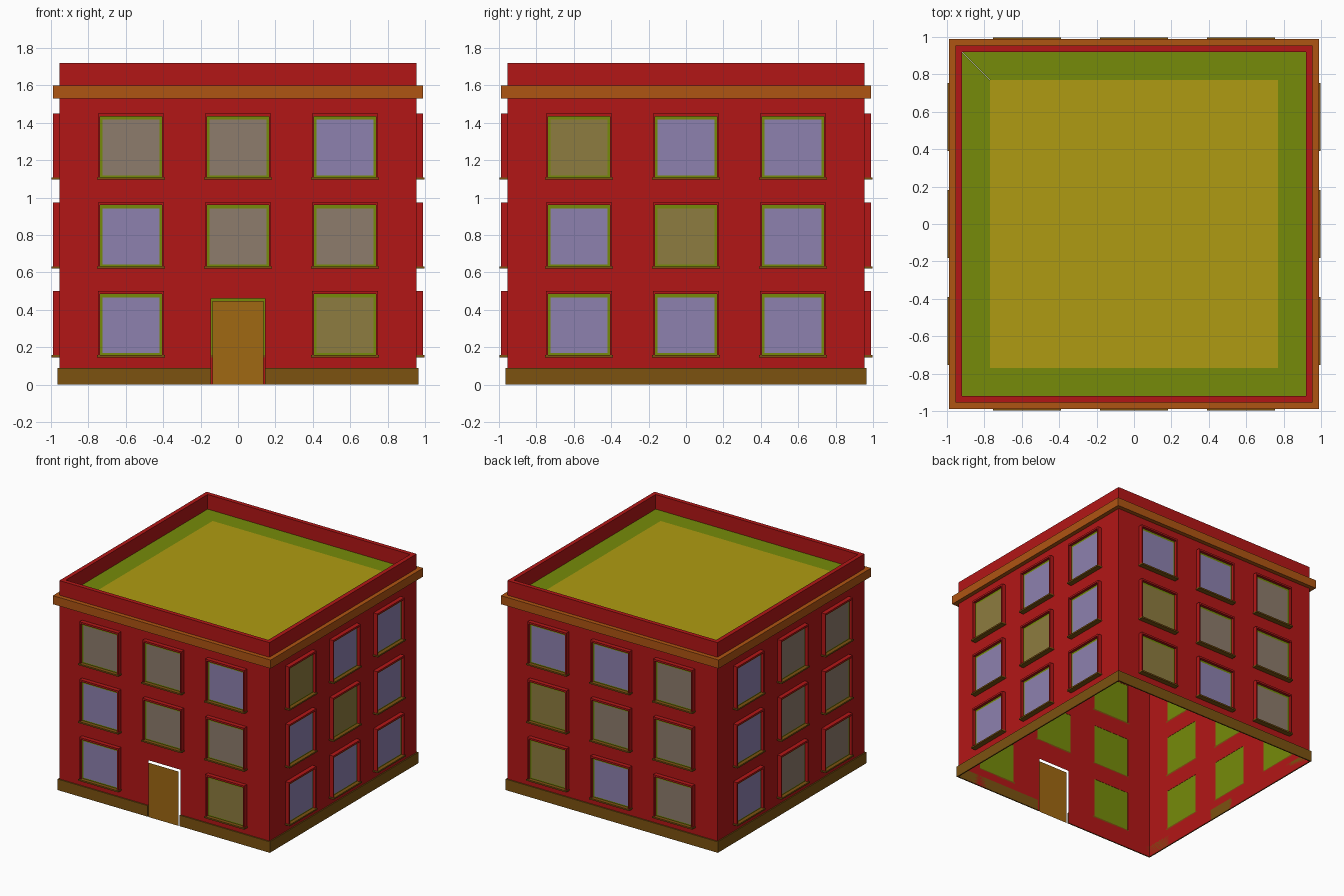
import bpy, bmesh
from math import pi
from mathutils import Matrix, Vector

if "Cube" in bpy.data.objects:
    bpy.data.objects.remove(bpy.data.objects["Cube"])

COLORS = {
    "red": (0.45, 0.008, 0.008), "orange": (0.43, 0.09, 0.006),
    "brown": (0.2, 0.085, 0.005), "door": (0.35, 0.14, 0.006),
    "green": (0.18, 0.26, 0.003), "yellow": (0.43, 0.33, 0.006),
    "lavender": (0.27, 0.22, 0.43), "tan": (0.27, 0.2, 0.15), "olive": (0.27, 0.2, 0.05),
}
MATS = {}
for name, c in COLORS.items():
    MATS[name] = bpy.data.materials.new(name)
    MATS[name].diffuse_color = (*c, 1)

parts = {}


def part(name, color):
    return parts.setdefault(name, (bmesh.new(), color))[0]


def side(k):
    return Matrix.Rotation(k * pi / 2, 4, 'Z')


# Box on side k (0 front, 1 right, 2 back, 3 left): u along the wall, d outward
def box(bm, k, u0, u1, d0, d1, z0, z1):
    m = side(k) @ Matrix.Translation(((u0 + u1) / 2, -(d0 + d1) / 2, (z0 + z1) / 2))
    bmesh.ops.create_cube(bm, size=1, matrix=m @ Matrix.Diagonal((u1 - u0, d1 - d0, z1 - z0, 1)))


# Upright flat panel facing outward
def panel(bm, k, u0, u1, d, z0, z1):
    pts = [(u0, -d, z0), (u1, -d, z0), (u1, -d, z1), (u0, -d, z1)]
    bm.faces.new([bm.verts.new(side(k) @ Vector(p)) for p in pts])


# Square ring of four bars
def ring(bm, inner, outer, z0, z1):
    for k in range(4):
        box(bm, k, -outer, inner, inner, outer, z0, z1)


W = 0.955             # wall distance from the centre
HW = 0.177            # half width of a window
COLS = (-0.572, 0, 0.572)
ROWS = (1.1, 0.625, 0.15)
DOOR = (-0.145, 0.145, 0.0, 0.46)
# Glass tints on each side, top row first, seen from outside
GLASS = ("ttl ltt l-o", "oll lol lll", "llt ott olt", "ltt ltt ltt")
TINT = {"l": "lavender", "t": "tan", "o": "olive"}

for k in range(4):
    holes = []
    for z, row in zip(ROWS, GLASS[k].split()):
        top = z + 0.35
        for u, code in zip(COLS, row):
            if code == "-":
                holes.append(DOOR)
                continue
            holes.append((u - HW, u + HW, z, top))
            # Raised surround
            bm = part("window_surrounds", "red")
            for s in (-1, 1):
                a, b = sorted((u + s * HW, u + s * (HW - 0.01)))
                box(bm, k, a, b, W, 0.99, z, top)
            box(bm, k, u - HW, u + HW, W, 0.99, top - 0.015, top)
            # Sash, glass and sill
            box(part("window_sashes", "green"), k, u - 0.167, u + 0.167, 0.957, 0.967, z + 0.007, top - 0.015)
            t = TINT[code]
            panel(part("window_glass_" + t, t), k, u - 0.152, u + 0.152, 0.97, z + 0.018, top - 0.033)
            box(part("window_sills", "brown"), k, u - 0.182, u + 0.182, W, 0.998, z - 0.004, z + 0.008)
    # Wall sheet with openings
    us = sorted({-W, W} | {e for h in holes for e in h[:2]})
    zs = sorted({0, 1.6} | {e for h in holes for e in h[2:]})
    for u0, u1 in zip(us, us[1:]):
        for z0, z1 in zip(zs, zs[1:]):
            cu, cz = (u0 + u1) / 2, (z0 + z1) / 2
            if not any(h[0] < cu < h[1] and h[2] < cz < h[3] for h in holes):
                panel(part("walls", "red"), k, u0, u1, W, z0, z1)
    # Plinth, broken at the door
    spans = [(-0.965, -0.145), (0.145, W)] if k == 0 else [(-0.965, W)]
    for a, b in spans:
        box(part("plinth", "brown"), k, a, b, W, 0.965, 0, 0.09)
    # Roof border
    bm = part("roof_border", "green")
    q = [(-W, -W), (W, -W), (0.77, -0.77), (-0.77, -0.77)]
    bm.faces.new([bm.verts.new(side(k) @ Vector((x, y, 1.6))) for x, y in q])

panel(part("door", "door"), 0, -0.135, 0.135, 0.966, 0, 0.446)
bmesh.ops.create_grid(part("roof", "yellow"), x_segments=1, y_segments=1, size=0.77,
                      matrix=Matrix.Translation((0, 0, 1.6)))
ring(part("cornice", "orange"), W, 0.99, 1.53, 1.6)
ring(part("parapet", "red"), 0.92, W, 1.6, 1.72)

for name, (bm, color) in parts.items():
    bmesh.ops.remove_doubles(bm, verts=bm.verts, dist=1e-5) if name == "walls" else None
    me = bpy.data.meshes.new(name)
    bm.to_mesh(me)
    bm.free()
    me.materials.append(MATS[color])
    bpy.context.collection.objects.link(bpy.data.objects.new(name, me))

for m in bpy.data.materials:
    if m.users and not m.is_grease_pencil:
        m.use_nodes = True
        m.node_tree.nodes["Principled BSDF"].inputs["Base Color"].default_value = m.diffuse_color
